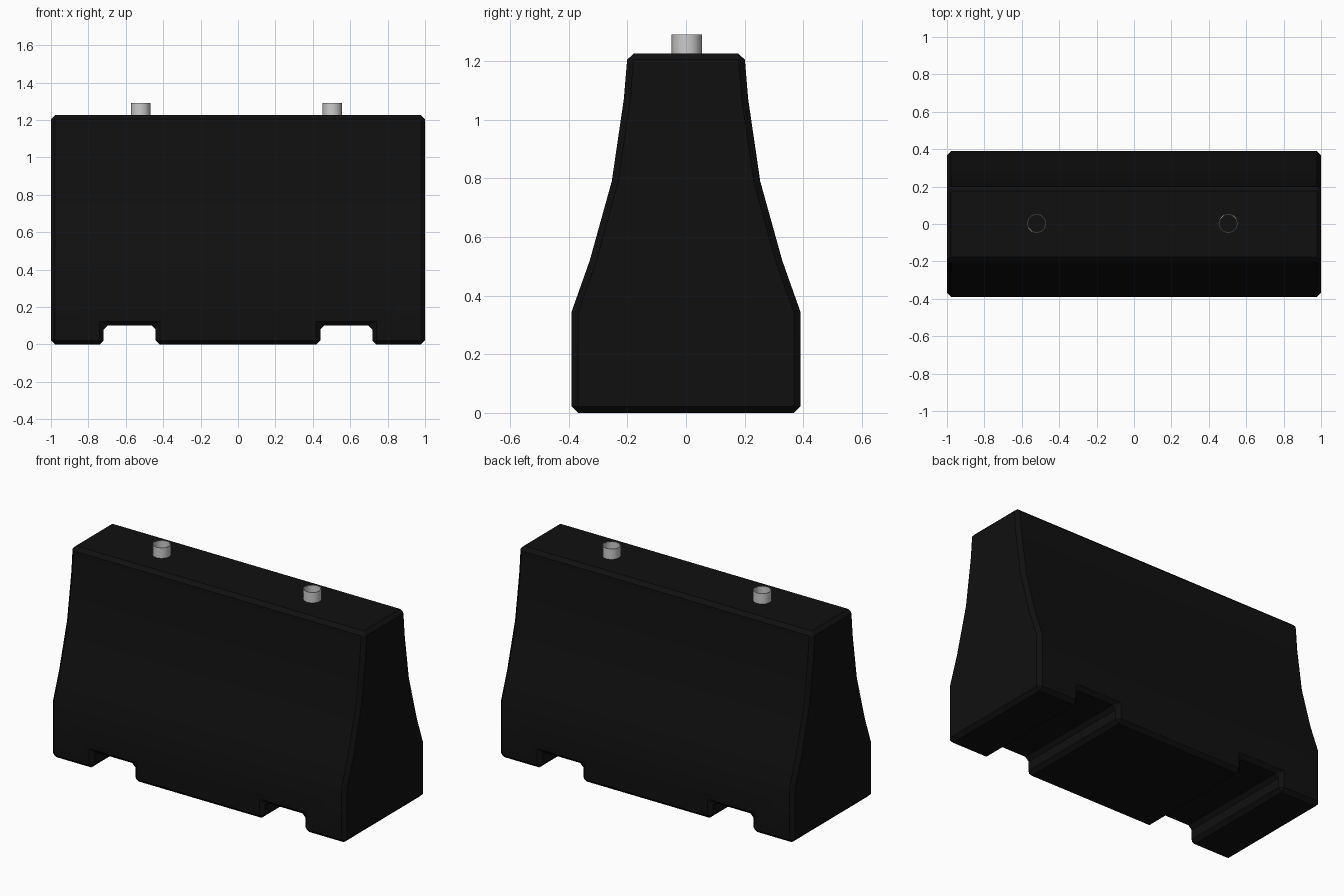
import bpy, bmesh, math

if "Cube" in bpy.data.objects:
    bpy.data.objects.remove(bpy.data.objects["Cube"])

def new_object(name, bm):
    bmesh.ops.recalc_face_normals(bm, faces=bm.faces)
    mesh = bpy.data.meshes.new(name)
    bm.to_mesh(mesh)
    bm.free()
    obj = bpy.data.objects.new(name, mesh)
    bpy.context.collection.objects.link(obj)
    return obj

def smooth(obj, degrees):
    bpy.ops.object.select_all(action='DESELECT')
    obj.select_set(True)
    bpy.context.view_layer.objects.active = obj
    bpy.ops.object.shade_smooth_by_angle(angle=math.radians(degrees))

# Barrier body: half profile (y, z), mirrored and extruded along x
half = [(0.39, 0), (0.39, 0.345), (0.328, 0.52), (0.253, 0.79),
        (0.212, 1.07), (0.199, 1.226)]
profile = half + [(-y, z) for y, z in reversed(half)]
bm = bmesh.new()
end = bm.faces.new([bm.verts.new((-1, y, z)) for y, z in profile])
ext = bmesh.ops.extrude_face_region(bm, geom=[end], use_keep_orig=True)
bmesh.ops.translate(bm, vec=(2, 0, 0),
                    verts=[g for g in ext['geom'] if isinstance(g, bmesh.types.BMVert)])
body = new_object("barrier_body", bm)

# Forklift slots cut through the base
bm = bmesh.new()
for side in (-1, 1):
    box = bmesh.ops.create_cube(bm, size=1)['verts']
    bmesh.ops.scale(bm, vec=(0.278, 1.2, 0.2), verts=box)
    bmesh.ops.translate(bm, vec=(side * 0.579, 0, 0.002), verts=box)
cutter = new_object("slot_cutter", bm)
cutter.hide_render = True
cutter.hide_viewport = False

cut = body.modifiers.new("slots", 'BOOLEAN')
cut.operation = 'DIFFERENCE'
cut.solver = 'EXACT'
cut.object = cutter

# Chamfer on every hard edge
bev = body.modifiers.new("chamfer", 'BEVEL')
bev.width = 0.022
bev.segments = 1
bev.limit_method = 'ANGLE'
bev.angle_limit = math.radians(35)

# Bake the cut and chamfer, then drop the cutter
bpy.context.view_layer.update()
baked = bpy.data.meshes.new_from_object(
    body.evaluated_get(bpy.context.evaluated_depsgraph_get()))
body.modifiers.clear()
body.data = baked
bpy.data.objects.remove(cutter)
smooth(body, 30)

black = bpy.data.materials.new("black_plastic")
black.diffuse_color = (0.005, 0.005, 0.005, 1)
black.use_nodes = True
black.node_tree.nodes["Principled BSDF"].inputs["Base Color"].default_value = black.diffuse_color
body.data.materials.clear()
body.data.materials.append(black)

# Open filler tubes on top
for name, x in (("left_tube", -0.521), ("right_tube", 0.504)):
    bm = bmesh.new()
    n = 12
    rings = []
    for r, z in ((0.052, 1.22), (0.052, 1.29), (0.047, 1.29), (0.047, 1.22)):
        rings.append([bm.verts.new((x + r * math.cos(2 * math.pi * i / n),
                                    0.003 + r * math.sin(2 * math.pi * i / n), z))
                      for i in range(n)])
    for a, b in zip(rings, rings[1:] + rings[:1]):
        for i in range(n):
            j = (i + 1) % n
            bm.faces.new((a[i], a[j], b[j], b[i]))
    smooth(new_object(name, bm), 35)
